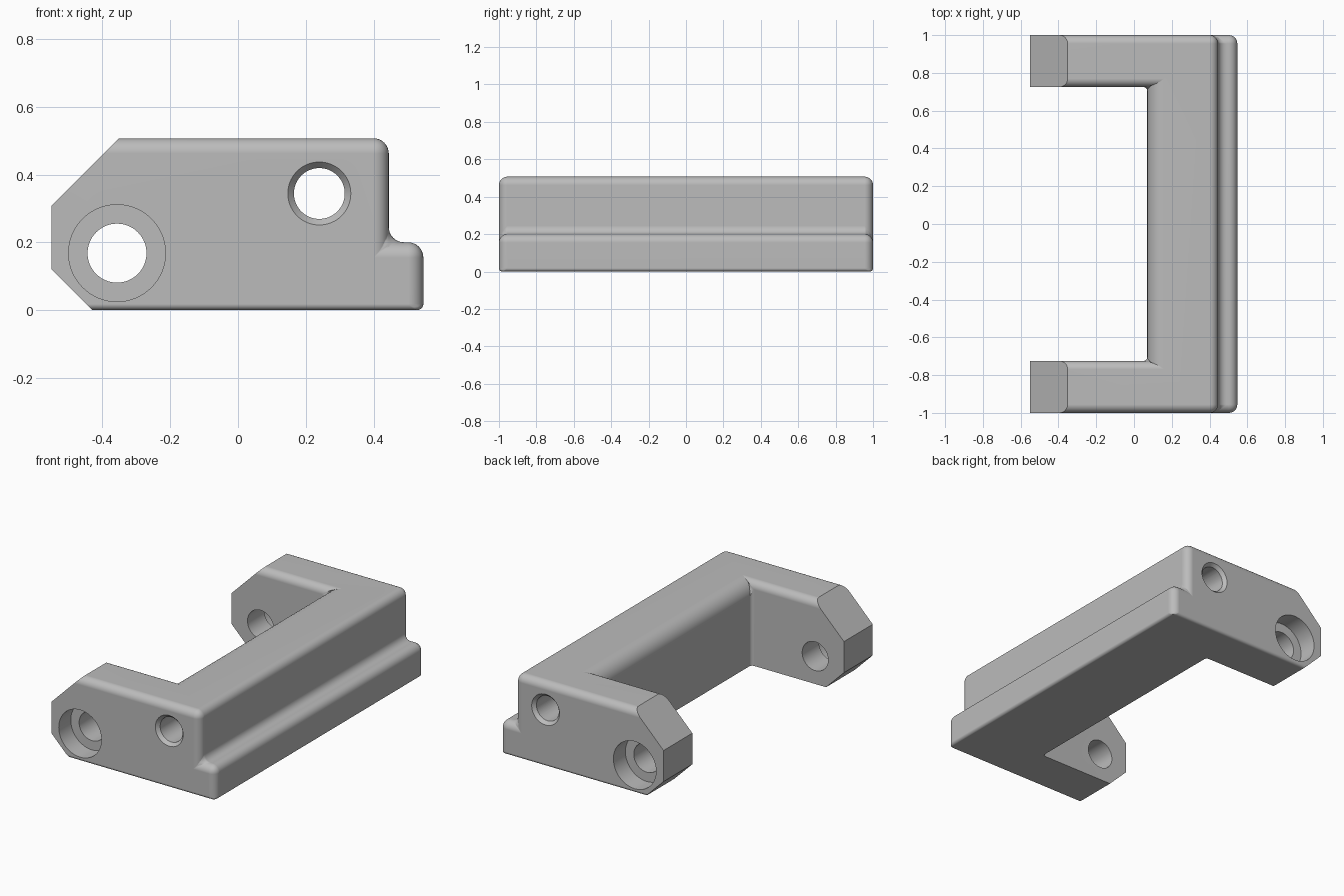
import bpy, bmesh, math
from mathutils import Matrix, Vector

if "Cube" in bpy.data.objects:
    bpy.data.objects.remove(bpy.data.objects["Cube"])

WALL, STEP_X, NOSE_X = 0.07, 0.445, 0.547   # inner wall, upper front, lower front
STEP_Z, TOP, INNER = 0.2, 0.507, 0.725      # ledge height, top, half opening
helpers = []


def add_object(name, bm):
    bmesh.ops.recalc_face_normals(bm, faces=bm.faces)
    mesh = bpy.data.meshes.new(name)
    bm.to_mesh(mesh)
    bm.free()
    obj = bpy.data.objects.new(name, mesh)
    bpy.context.collection.objects.link(obj)
    return obj


def prism(name, profile, half):
    """Extrude an x-z profile along y, from -half to half."""
    bm = bmesh.new()
    face = bm.faces.new([bm.verts.new((x, -half, z)) for x, z in profile])
    out = bmesh.ops.extrude_face_region(bm, geom=[face])
    moved = [v for v in out["geom"] if isinstance(v, bmesh.types.BMVert)]
    bmesh.ops.translate(bm, verts=moved, vec=(0, 2 * half, 0))
    return add_object(name, bm)


def drill(name, x, z, y0, y1, r0, r1):
    """Round cutter along y, radius r0 at y0 and r1 at y1."""
    bm = bmesh.new()
    place = Matrix.Translation((x, (y0 + y1) / 2, z)) @ Matrix.Rotation(-math.pi / 2, 4, "X")
    bmesh.ops.create_cone(bm, cap_ends=True, segments=64, radius1=r0, radius2=r1,
                          depth=y1 - y0, matrix=place)
    return add_object(name, bm)


def cut(obj, cutter, operation="DIFFERENCE"):
    mod = obj.modifiers.new(cutter.name, "BOOLEAN")
    mod.operation, mod.object, mod.solver = operation, cutter, "EXACT"
    cutter.hide_render = True
    helpers.append(cutter)


def bake(obj):
    bpy.context.view_layer.update()
    graph = bpy.context.evaluated_depsgraph_get()
    mesh = bpy.data.meshes.new_from_object(obj.evaluated_get(graph))
    obj.modifiers.clear()
    obj.data = mesh
    while helpers:
        bpy.data.objects.remove(helpers.pop())


# Stepped bar with the opening between the arms
bracket = prism("bracket", [(-0.7, 0), (NOSE_X, 0), (NOSE_X, STEP_Z), (STEP_X, STEP_Z),
                            (STEP_X, TOP), (-0.7, TOP)], 1)
cut(bracket, prism("opening", [(-1, -1), (WALL, -1), (WALL, 1), (-1, 1)], INNER))
bake(bracket)


# Fillet radius for each edge, chosen by where it lies
def fillet(a, b):
    mid, d = (a + b) / 2, (b - a).normalized()
    if mid.x < -0.69:
        return 0
    on_wall = abs(mid.x - WALL) < 0.001
    inside = abs(mid.y) < 0.9
    if abs(d.z) > 0.9:
        return 0.02 if on_wall else 0.045
    if mid.z < 0.01:
        if abs(mid.x - NOSE_X) < 0.01 or not inside:
            return 0.018
        return 0
    return 0.09 if on_wall else 0.045


bm = bmesh.new()
bm.from_mesh(bracket.data)
bmesh.ops.remove_doubles(bm, verts=bm.verts, dist=0.0001)
bmesh.ops.dissolve_limit(bm, angle_limit=0.01, verts=bm.verts, edges=bm.edges)
weight = bm.edges.layers.float.new("bevel_weight_edge")
for e in bm.edges:
    e[weight] = fillet(e.verts[0].co, e.verts[1].co) / 0.1
bm.to_mesh(bracket.data)
bm.free()
bevel = bracket.modifiers.new("fillets", "BEVEL")
bevel.limit_method, bevel.width, bevel.segments = "WEIGHT", 0.1, 8
bevel.use_clamp_overlap = False
bake(bracket)

# Chamfered arm ends
cut(bracket, prism("end_shape", [(-0.55, 0.12), (-0.55, 0.308), (-0.25, 0.608),
                                 (1, 0.608), (1, -0.1), (-0.33, -0.1)], 1.5), "INTERSECT")

# Long pin bore, arm bores, and their mouths on both outer sides
cut(bracket, drill("pin_bore", 0.24, 0.344, -1.2, 1.2, 0.075, 0.075))
cut(bracket, drill("arm_bore", -0.357, 0.168, -1.2, 1.2, 0.087, 0.087))
for side, s in (("right", -1), ("left", 1)):
    ends = sorted((s * 0.98, s * 1.02))
    radii = sorted((0.075, 0.111), reverse=s < 0)
    cut(bracket, drill(side + "_countersink", 0.24, 0.344, *ends, *radii))
    ends = sorted((s * 0.885, s * 1.1))
    cut(bracket, drill(side + "_counterbore", -0.357, 0.168, *ends, 0.143, 0.143))
bake(bracket)

# Colour and shading
grey = bpy.data.materials.new("plain_grey")
grey.use_nodes = True
grey.diffuse_color = (0.5, 0.5, 0.5, 1)
grey.node_tree.nodes["Principled BSDF"].inputs["Base Color"].default_value = (0.5, 0.5, 0.5, 1)
bracket.data.materials.clear()
bracket.data.materials.append(grey)
for p in bracket.data.polygons:
    p.material_index = 0
bpy.ops.object.select_all(action="DESELECT")
bracket.select_set(True)
bpy.context.view_layer.objects.active = bracket
bpy.ops.object.shade_smooth_by_angle(angle=math.radians(30))
normals = bracket.modifiers.new("weighted_normals", "WEIGHTED_NORMAL")
normals.keep_sharp = True
